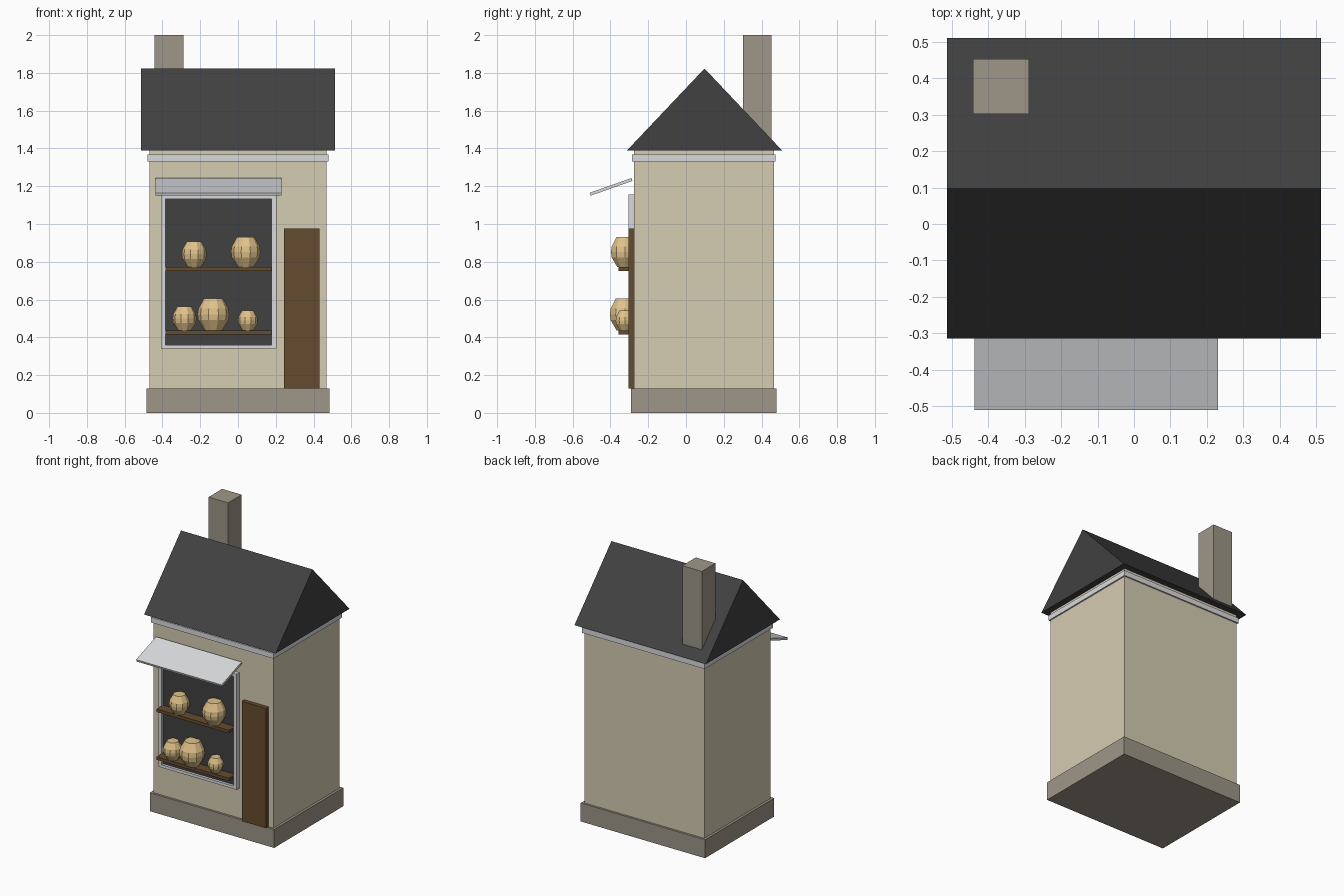
import bpy, bmesh, math

if "Cube" in bpy.data.objects:
    bpy.data.objects.remove(bpy.data.objects["Cube"])


def material(name, r, g, b):
    # sRGB 0-255 converted to linear
    lin = [((c / 255 + 0.055) / 1.055) ** 2.4 for c in (r, g, b)]
    m = bpy.data.materials.new(name)
    m.diffuse_color = (*lin, 1)
    m.use_nodes = True
    m.node_tree.nodes["Principled BSDF"].inputs["Base Color"].default_value = m.diffuse_color
    return m


WALL = material("cream wall", 213, 204, 178)
STONE = material("grey stone", 158, 150, 136)
SLATE = material("dark slate", 65, 65, 65)
TRIM = material("pale trim", 217, 218, 220)
WOOD = material("brown wood", 101, 76, 46)
CLAY = material("tan pottery", 224, 194, 138)


def make(name, bm, mat):
    bmesh.ops.recalc_face_normals(bm, faces=bm.faces)
    me = bpy.data.meshes.new(name)
    bm.to_mesh(me)
    bm.free()
    me.materials.append(mat)
    ob = bpy.data.objects.new(name, me)
    bpy.context.collection.objects.link(ob)
    return ob


def prism(name, profile, x0, x1, mat):
    # extrude a (y, z) profile along x
    bm = bmesh.new()
    f = bm.faces.new([bm.verts.new((x0, y, z)) for y, z in profile])
    ext = bmesh.ops.extrude_face_region(bm, geom=[f])["geom"]
    verts = [v for v in ext if isinstance(v, bmesh.types.BMVert)]
    bmesh.ops.translate(bm, verts=verts, vec=(x1 - x0, 0, 0))
    return make(name, bm, mat)


def box(name, x, y, z, mat):
    return prism(name, [(y[0], z[0]), (y[1], z[0]), (y[1], z[1]), (y[0], z[1])], x[0], x[1], mat)


def pot(name, x, z, r, sides=10):
    # faceted round jar
    bm = bmesh.new()
    rings = []
    for pr, pz in ((0.55, 0), (0.95, 0.32), (1, 0.5), (0.95, 0.68), (0.6, 1)):
        rings.append([bm.verts.new((x + r * pr * math.cos(a), -0.323 + r * pr * math.sin(a), z + 2.03 * r * pz))
                      for a in (2 * math.pi * i / sides for i in range(sides))])
    for lo, hi in zip(rings, rings[1:]):
        for i in range(sides):
            j = (i + 1) % sides
            bm.faces.new((lo[i], lo[j], hi[j], hi[i]))
    bm.faces.new(rings[0])
    bm.faces.new(rings[-1])
    return make(name, bm, CLAY)


# building shell
box("plinth", (-0.485, 0.485), (-0.29, 0.48), (0, 0.13), STONE)
box("walls", (-0.468, 0.468), (-0.275, 0.465), (0.13, 1.39), WALL)
box("cornice", (-0.478, 0.478), (-0.285, 0.475), (1.33, 1.367), TRIM)
prism("roof", [(-0.314, 1.388), (0.51, 1.388), (0.098, 1.823)], -0.513, 0.513, SLATE)
box("chimney", (-0.441, -0.288), (0.302, 0.453), (1.40, 2.0), STONE)

# door
box("door", (0.243, 0.432), (-0.305, -0.27), (0.13, 0.975), WOOD)

# display window with frame
box("window_pane", (-0.385, 0.18), (-0.287, -0.27), (0.36, 1.135), SLATE)
for name, x in (("left", (-0.408, -0.383)), ("right", (0.178, 0.203))):
    box("frame_" + name, x, (-0.305, -0.27), (0.34, 1.155), TRIM)
for name, z in (("bottom", (0.34, 0.36)), ("top", (1.133, 1.155))):
    box("frame_" + name, (-0.383, 0.178), (-0.305, -0.27), z, TRIM)

# awning
prism("awning", [(-0.51, 1.165), (-0.505, 1.15), (-0.284, 1.228), (-0.289, 1.243)], -0.437, 0.23, TRIM)

# shelves and pots
for name, z, pots in (("lower", 0.436, ((-0.283, 0.063), (-0.13, 0.084), (0.052, 0.052))),
                      ("upper", 0.773, ((-0.232, 0.066), (0.041, 0.078)))):
    box("shelf_" + name, (-0.385, 0.18), (-0.358, -0.28), (z - 0.021, z), WOOD)
    for i, (x, r) in enumerate(pots):
        pot(f"pot_{name}_{i + 1}", x, z, r)
